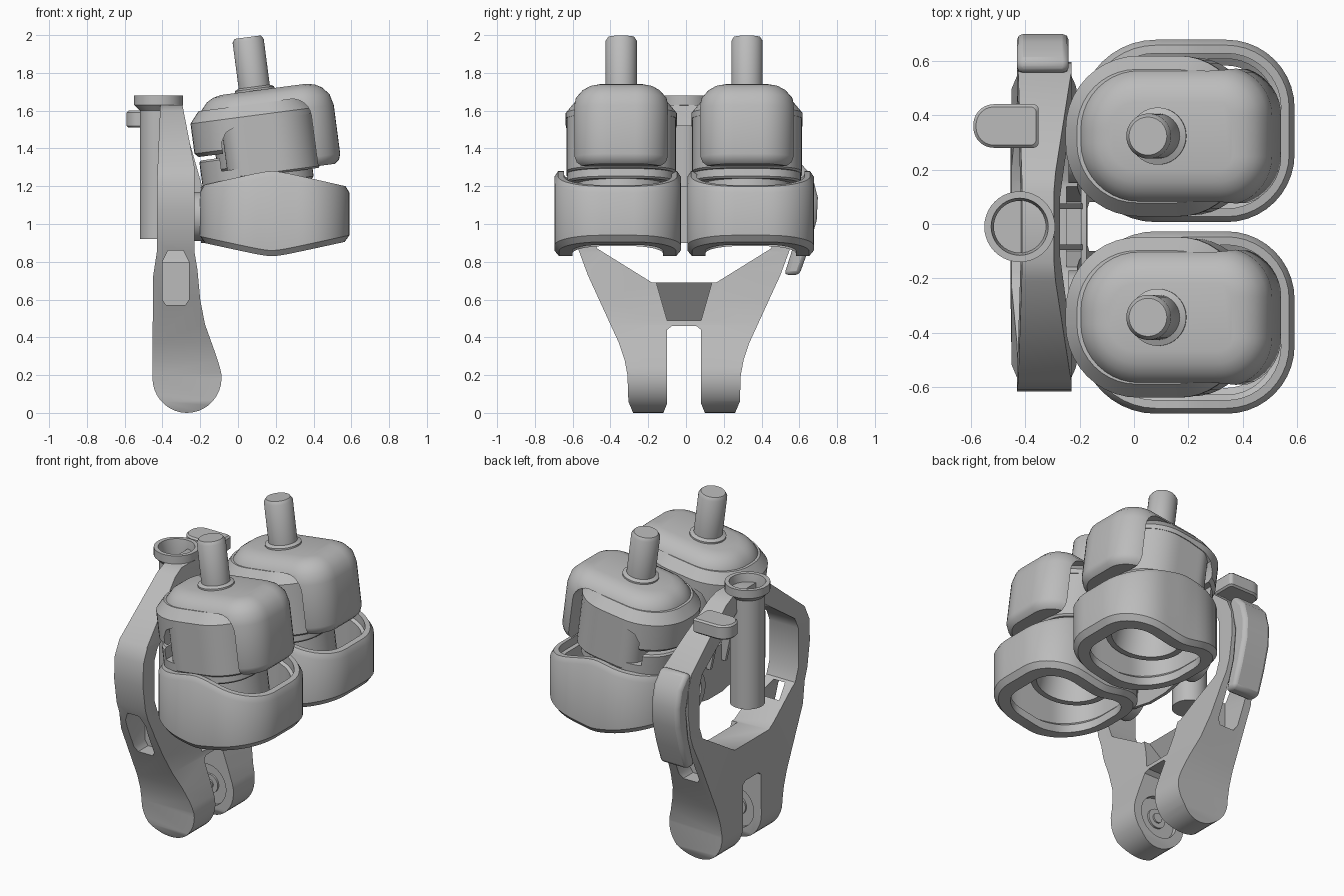
import bpy, bmesh
from math import sin, cos, pi, radians
from mathutils import Matrix

cube = bpy.data.objects.get("Cube")
if cube:
    bpy.data.objects.remove(cube, do_unlink=True)

MID = -0.01                      # plane of symmetry across y
GREY = (0.5, 0.5, 0.5, 1)
grey = bpy.data.materials.new("plain grey")
grey.use_nodes = True
grey.diffuse_color = GREY
grey.node_tree.nodes["Principled BSDF"].inputs["Base Color"].default_value = GREY


def loft(name, loops, closed=False, matrix=None, angle=35):
    """Skin a list of equal loops; cap the ends or join last to first."""
    bm = bmesh.new()
    rows = [[bm.verts.new(p) for p in loop] for loop in loops]
    pairs = list(zip(rows, rows[1:])) + ([(rows[-1], rows[0])] if closed else [])
    for a, b in pairs:
        for i in range(len(a)):
            j = (i + 1) % len(a)
            bm.faces.new((a[i], a[j], b[j], b[i]))
    if not closed:
        bm.faces.new(rows[0])
        bm.faces.new(rows[-1])
    bmesh.ops.recalc_face_normals(bm, faces=bm.faces)
    if matrix:
        bm.transform(matrix)
    mesh = bpy.data.meshes.new(name)
    bm.to_mesh(mesh)
    bm.free()
    mesh.materials.append(grey)
    obj = bpy.data.objects.new(name, mesh)
    bpy.context.collection.objects.link(obj)
    smooth(obj, angle)
    return obj


def smooth(obj, angle=35):
    bpy.ops.object.select_all(action='DESELECT')
    obj.select_set(True)
    bpy.context.view_layer.objects.active = obj
    bpy.ops.object.shade_smooth_by_angle(angle=radians(angle))


def side_prism(name, pts, y0, y1, matrix=None):
    """Extrude an (x, z) outline along y."""
    return loft(name, [[(x, y, z) for x, z in pts] for y in (y0, y1)], matrix=matrix)


def face_prism(name, pts, x0, x1):
    """Extrude a (y, z) outline along x."""
    return loft(name, [[(x, y, z) for y, z in pts] for x in (x0, x1)])


def circle(r, z, n=40):
    return [(r * cos(2 * pi * i / n), r * sin(2 * pi * i / n), z) for i in range(n)]


def turned(name, profile, matrix, closed=False):
    return loft(name, [circle(r, z) for r, z in profile], closed, matrix)


def boolean(obj, cutter, operation='DIFFERENCE'):
    """Apply the boolean and discard the cutter."""
    mod = obj.modifiers.new("cut", 'BOOLEAN')
    mod.operation, mod.object, mod.solver = operation, cutter, 'EXACT'
    bpy.context.view_layer.update()
    mesh = bpy.data.meshes.new_from_object(
        obj.evaluated_get(bpy.context.evaluated_depsgraph_get()))
    obj.modifiers.clear()
    obj.data = mesh
    bpy.data.objects.remove(cutter, do_unlink=True)
    smooth(obj)


def outline(x0, x1, half, left, right, inset=0, z=lambda x: 0, n=10):
    """Rounded rectangle with its own corner radius at each x end."""
    x0, x1, half = x0 + inset, x1 - inset, half - inset
    left, right = max(left - inset, .02), max(right - inset, .02)
    xl, xr = x0 + left, x1 - right

    def arc(cx, sy, r, k):
        angles = [pi / 2 * (k + i / n) for i in range(n + 1)]
        return [(cx + r * cos(a), sy * (half - r) + r * sin(a)) for a in angles]

    def straight(a, b, y):
        return [(a + (b - a) * i / n, y) for i in range(1, n)]

    pts = (arc(xr, 1, right, 0) + straight(xr, xl, half) + arc(xl, 1, left, 1)
           + arc(xl, -1, left, 2) + straight(xl, xr, -half) + arc(xr, -1, right, 3))
    return [(x, y, z(x)) for x, y in pts]


def rounded_block(name, shape, levels, matrix):
    return loft(name, [outline(*shape, inset=i, z=lambda x, h=h: h) for h, i in levels],
                matrix=matrix)


def about_mid(pts):
    """Mirror half of a (y, z) outline across the centre plane."""
    return [(y + MID, z) for y, z in pts + [(-y, z) for y, z in reversed(pts)]]


# Two actuators, each a peaked guard ring around a tilted motor
def actuator(label, s):
    y = MID + s * 0.333
    place = Matrix.Translation((0, MID + s * 0.352, 0))
    tilt = Matrix.Translation((0.142, y, 1.3)) @ Matrix.Rotation(radians(-7.5), 4, 'Y')

    def top(drop):
        return lambda x: 1.29 - 0.23 * ((x - 0.18) ** 2 + 0.002) ** 0.5 - drop

    def bottom(rise):
        return lambda x: 0.82 + 0.22 * ((x - 0.18) ** 2 + 0.002) ** 0.5 + rise

    shape = (-0.2, 0.59, 0.335, 0.28, 0.25)
    section = [(0.025, bottom(0)), (0, bottom(.03)), (0, top(.03)), (0.02, top(0)),
               (0.05, top(0)), (0.05, top(.05)), (0.07, top(.06)), (0.07, bottom(.07)),
               (0.095, bottom(.05)), (0.095, bottom(0))]
    loft(label + "_guard_ring", [outline(*shape, inset=i, z=f) for i, f in section],
         True, place)

    # Motor can with an open underside
    turned(label + "_motor_can", [(.18, -.1), (.2, -.28), (.235, -.28), (.235, 0.0),
                                  (.25, 0.02), (.25, .32)], tilt)
    rounded_block(label + "_motor_side_box", (-.2, .29, .29, .1, .22),
                  [(-.04, .01), (-.03, 0), (.26, 0)], tilt)
    clamp = rounded_block(label + "_clamp", (-.34, .25, .285, .24, .2),
                          [(-.09, .01), (-.08, 0), (.07, 0), (.08, .01)], tilt)
    boolean(clamp, side_prism("clamp_cutter", [(-.23, .01), (.3, .01), (.3, .2), (-.23, .2)],
                              -.4, .4, tilt))

    # Shroud arching over the can
    shroud = rounded_block(label + "_shroud", (-.36, .3, .295, .27, .24),
                           [(.1, .02), (.12, 0), (.28, 0), (.34, .05)], tilt)
    arch = [(-.21, 0), (-.21, .16), (-.18, .21), (-.12, .235), (0, .25), (.4, .25), (.4, 0)]
    boolean(shroud, side_prism("arch_cutter", arch, -.4, .4, tilt))

    # Hood with its closed end wall
    hood = rounded_block(label + "_hood", (-.31, .405, .255, .23, .18),
                         [(-.03, .035), (-.01, .01), (.02, 0), (.28, 0), (.34, .015),
                          (.38, .05), (.4, .085), (.41, .13)], tilt)
    edge = [(.28, -.1), (.28, .24)]
    edge += [(.18 + .1 * cos(a * pi / 12), .24 + .1 * sin(a * pi / 12)) for a in range(1, 7)]
    edge += [(-.5, .33), (-.5, -.1)]
    boolean(hood, side_prism("hood_cutter", edge, -.4, .4, tilt))

    # Output shaft and its collar
    turned(label + "_shaft", [(.105, .39), (.105, .42), (.083, .43), (.083, .675),
                              (.07, .695)], tilt)
    # Round hub joining the guard ring to the frame
    hub = (Matrix.Translation((0, MID + s * .29, 1.04))
           @ Matrix.Rotation(pi / 2, 4, 'Y'))
    turned(label + "_hub", [(.09, -.24), (.13, -.24), (.13, -.15), (.09, -.15)], hub, True)


actuator("right_side", -1)
actuator("left_side", 1)

# Main frame: face outline intersected with its side outline
face = [(.065, .46), (.09, .44), (.09, .05), (.11, 0), (.27, 0), (.295, .06), (.3, .2),
        (.315, .28), (.345, .37), (.51, .73), (.58, .92), (.605, 1.08), (.6, 1.22),
        (.56, 1.31), (.2, 1.6), (.13, 1.63)]
frame = face_prism("main_frame", about_mid(face), -.6, 0)
opening = [(.17, .69), (.46, .87), (.49, .95), (.49, 1.2), (.46, 1.27), (.1, 1.52)]
boolean(frame, face_prism("opening_cutter", about_mid(opening), -.8, .2))
foot = [(-.27 + .183 * cos(a), .185 + .185 * sin(a))
        for a in [pi + pi * 1.1 * i / 20 for i in range(21)]]
profile = foot + [(-.125, .33), (-.175, .47), (-.2, .6), (-.215, .76), (-.23, .85),
                  (-.23, 1.3), (-.3, 1.66), (-.41, 1.66), (-.43, 1.2), (-.43, .85), (-.45, .72)]
boolean(frame, side_prism("profile_cutter", profile, -1, 1), 'INTERSECT')

# Tapered hollow under the cross member, and slots through the legs
wedge = [(-.24, .7, .15), (-.1, .7, .15), (-.1, .49, .09), (-.4, .49, .09)]
boolean(frame, loft("wedge_cutter", [[(x, MID + s * w, z) for x, z, w in wedge]
                                     for s in (-1, 1)]))
slot = [(-.38, .57), (-.28, .57), (-.26, .6), (-.26, .8), (-.29, .86), (-.37, .86),
        (-.4, .8), (-.4, .6)]
for s in (-1, 1):
    boolean(frame, side_prism("slot_cutter", slot, *sorted((MID + s * .34, MID + s * .8))))

# Pivot bolts in round recesses on the inner faces of the feet
for s, label in ((-1, "right"), (1, "left")):
    turn = Matrix.Translation((-.27, MID + s * .09, .19)) @ Matrix.Rotation(s * pi / 2, 4, 'X')
    boolean(frame, turned("recess_cutter", [(.13, -.03), (.13, .03)], turn))
    turned(label + "_foot_bolt", [(.06, -.04), (.06, -.018), (.03, -.018), (.03, -.008)], turn)

# Guide tube with a shallow cup and collar, set behind the frame
turned("guide_tube", [(.1, .92), (.1, 1.6), (.13, 1.63), (.13, 1.68), (.105, 1.68),
                      (.095, 1.62), (.095, 1.55)], Matrix.Translation((-.42, MID, 0)))

# Rounded lug on one arm
rounded_block("side_lug", (-.59, -.35, .08, .075, .02), [(1.51, .01), (1.52, 0), (1.59, 0),
              (1.6, .01)], Matrix.Translation((0, .36, 0)))

# Bumper pad on the outer side of one arm, with softened edges
pad = [(.52, .73), (.6, .73), (.65, .87), (.692, 1.02), (.698, 1.14), (.67, 1.25),
       (.6, 1.33), (.55, 1.31), (.6, 1.1), (.58, .92)]
bumper = face_prism("bumper_pad", pad, -.43, -.24)
soften = bumper.modifiers.new("soft_edges", 'BEVEL')
soften.width, soften.segments = .022, 2

# Bracket between the actuators and the frame
bracket = [(.07, 1.2), (.27, 1.16), (.27, .94), (.07, .9)]
face_prism("bracket_plate", about_mid(bracket), -.195, -.175)
for s, label in ((-1, "right"), (1, "left")):
    strip = [(-.29, 1.55), (-.19, 1.2), (-.19, 1.1), (-.22, 1.1), (-.32, 1.55)]
    side_prism(label + "_bracket_arm", strip, MID + s * .075 - .01, MID + s * .075 + .01)
